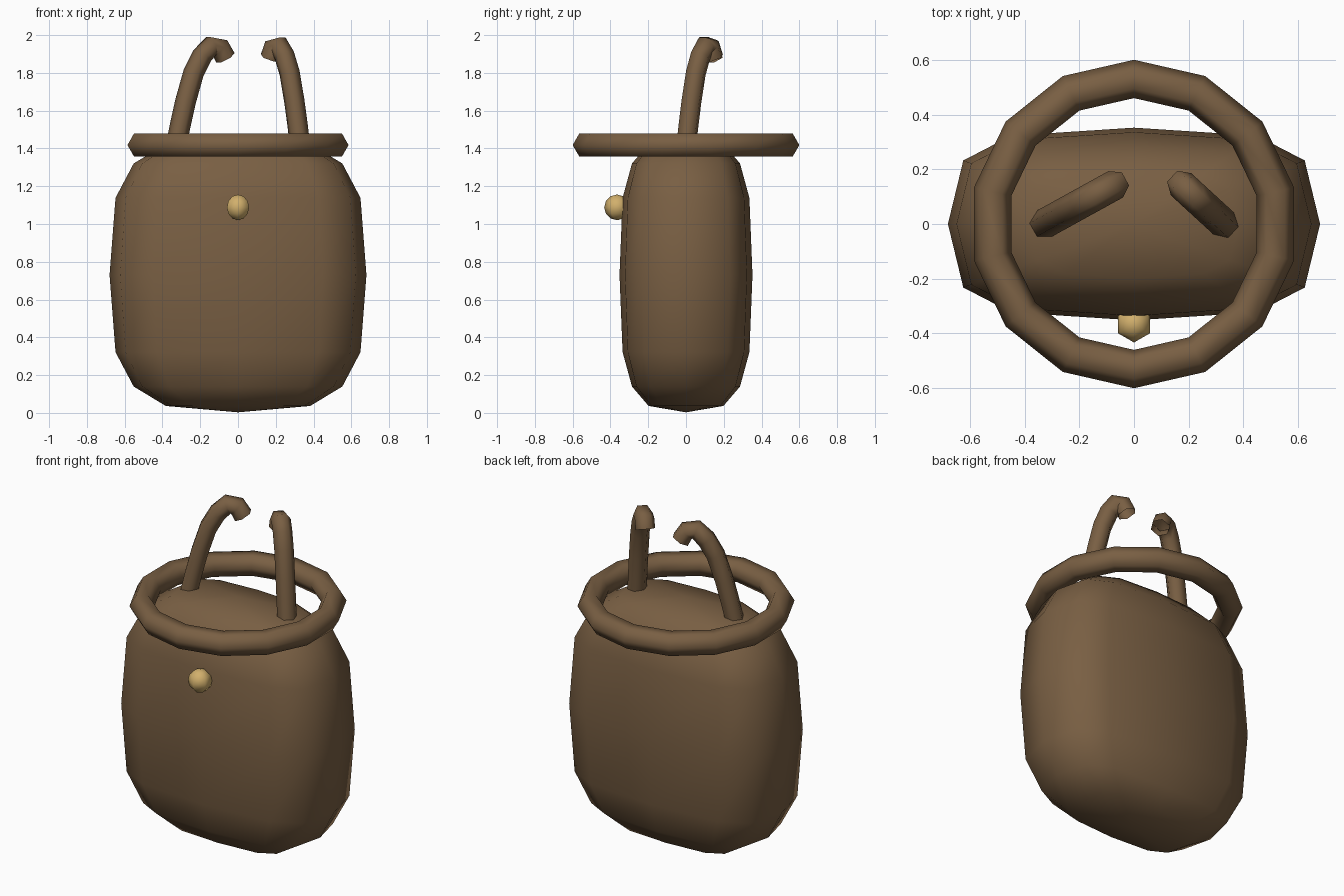
import bpy, bmesh, math
from mathutils import Vector

if "Cube" in bpy.data.objects:
    bpy.data.objects.remove(bpy.data.objects["Cube"])


def material(name, rgb):
    m = bpy.data.materials.new(name)
    m.diffuse_color = (*rgb, 1)
    m.use_nodes = True
    m.node_tree.nodes["Principled BSDF"].inputs["Base Color"].default_value = m.diffuse_color
    return m


leather = material("brown leather", (0.19, 0.114, 0.056))
brass = material("brass", (0.64, 0.43, 0.15))


def finish(ob, name, mat):
    ob.name = ob.data.name = name
    ob.data.materials.clear()
    ob.data.materials.append(mat)
    for p in ob.data.polygons:
        p.use_smooth = True
    return ob


def from_bmesh(bm, name, mat):
    bmesh.ops.recalc_face_normals(bm, faces=bm.faces)
    me = bpy.data.meshes.new(name)
    bm.to_mesh(me)
    bm.free()
    ob = bpy.data.objects.new(name, me)
    bpy.context.collection.objects.link(ob)
    return finish(ob, name, mat)


def spow(v, e=0.6):
    return math.copysign(abs(v) ** e, v) if abs(v) > 1e-5 else 0.0


# Pouch body: boxy superellipsoid, 12 sides and 8 rings
SIDES, RINGS = 12, 8
bm = bmesh.new()
rows = []
for r in range(1, RINGS):
    lat = -math.pi / 2 + math.pi * r / RINGS
    w, h = spow(math.cos(lat)), spow(math.sin(lat))
    rows.append([bm.verts.new((0.68 * w * spow(math.cos(a)),
                               0.352 * w * spow(math.sin(a)),
                               0.73 + 0.727 * h))
                 for a in (math.tau * s / SIDES for s in range(SIDES))])
low, high = bm.verts.new((0, 0, 0.003)), bm.verts.new((0, 0, 1.457))
for s in range(SIDES):
    t = (s + 1) % SIDES
    bm.faces.new((low, rows[0][t], rows[0][s]))
    bm.faces.new((high, rows[-1][s], rows[-1][t]))
    for a, b in zip(rows, rows[1:]):
        bm.faces.new((a[s], a[t], b[t], b[s]))
from_bmesh(bm, "pouch_body", leather)

# Rolled rim
bpy.ops.mesh.primitive_torus_add(major_segments=14, minor_segments=6,
                                 major_radius=0.53, minor_radius=0.07,
                                 location=(0, 0, 1.418),
                                 rotation=(0, 0, math.pi / 2))
finish(bpy.context.object, "rim", leather)

# Brass button
bpy.ops.mesh.primitive_uv_sphere_add(segments=6, ring_count=6, radius=0.068,
                                     location=(0, -0.365, 1.088))
button = finish(bpy.context.object, "button", brass)


# Hooked drawstring ends: six-sided tubes along a planar path
PATH = [(0, 1.40), (0.09, 1.52), (0.2, 1.65), (0.36, 1.80),
        (0.53, 1.89), (0.72, 1.945), (0.89, 1.935), (1.0, 1.88)]


def cord(name, start, end, radius=0.055):
    start, end = Vector(start), Vector(end)
    pts = [start.lerp(end, t) + Vector((0, 0, z)) for t, z in PATH]
    side = (end - start).cross(Vector((0, 0, 1))).normalized()
    bm = bmesh.new()
    rings = []
    for i, p in enumerate(pts):
        tan = (pts[min(i + 1, len(pts) - 1)] - pts[max(i - 1, 0)]).normalized()
        up = tan.cross(side)
        rings.append([bm.verts.new(p + radius * (side * math.cos(a) + up * math.sin(a)))
                      for a in (math.tau * k / 6 for k in range(6))])
    for a, b in zip(rings, rings[1:]):
        for k in range(6):
            n = (k + 1) % 6
            bm.faces.new((a[k], a[n], b[n], b[k]))
    from_bmesh(bm, name, leather)


cord("left_cord", (-0.33, 0, 0), (-0.067, 0.145, 0))
cord("right_cord", (0.33, 0, 0), (0.172, 0.145, 0))
